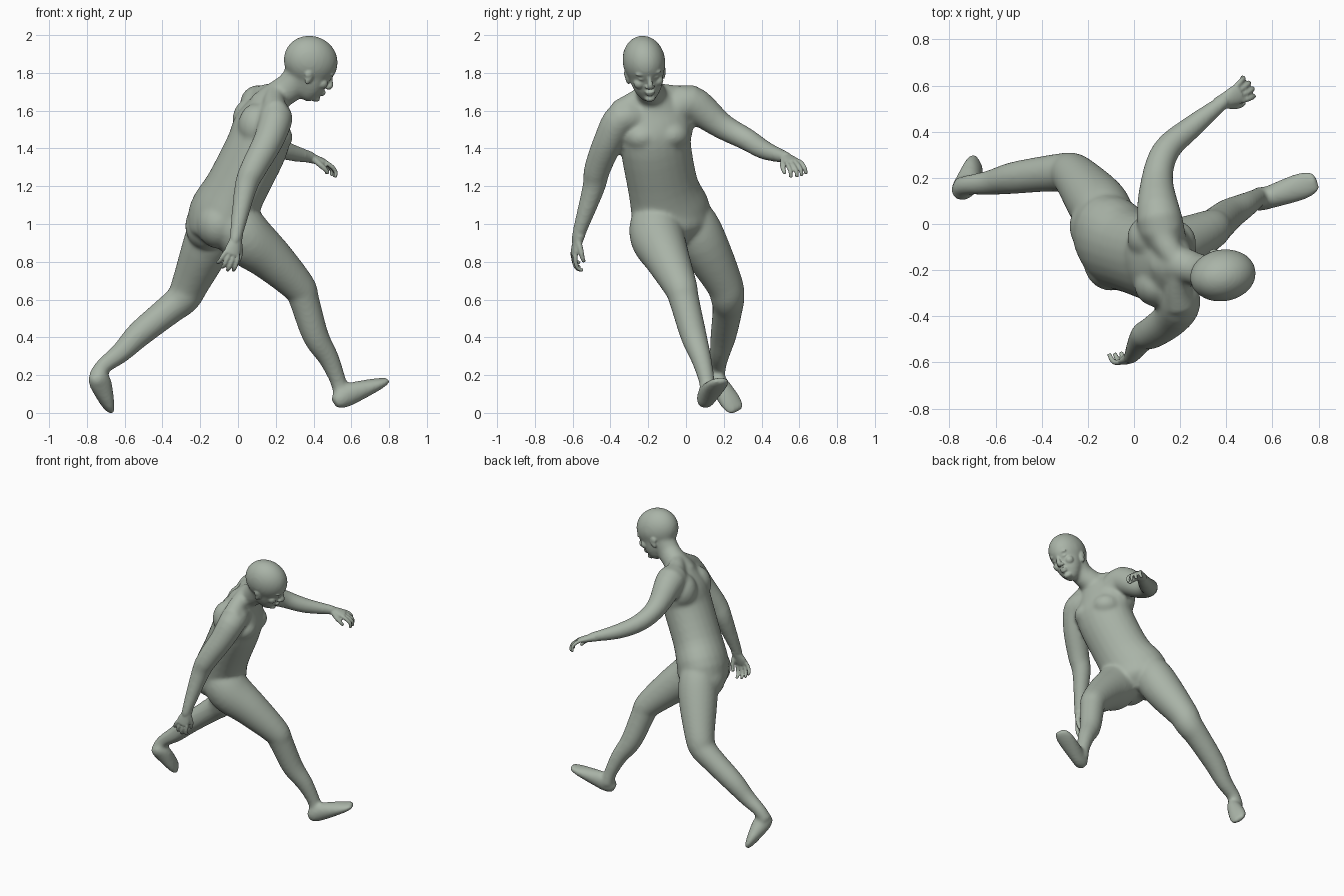
import bpy, bmesh, math
from mathutils import Vector, Matrix

old_cube = bpy.data.objects.get("Cube")
if old_cube:
    bpy.data.objects.remove(old_cube)

skin = bpy.data.materials.new("grey green skin")
skin.use_nodes = True
skin.diffuse_color = (.4, .455, .39, 1)
skin.node_tree.nodes["Principled BSDF"].inputs["Base Color"].default_value = skin.diffuse_color


def facing(degrees):
    """Left-hand direction of a body part turned about z."""
    angle = math.radians(degrees)
    return Vector((-math.sin(angle), math.cos(angle), 0))


def spline(before, start, end, after, t):
    """Point between two stations on a smooth curve through all four."""
    result = []
    for p, q, r, s in zip(before, start, end, after):
        slope_in, slope_out = (r - p) / 2, (s - q) / 2
        ease = t * t * (3 - 2 * t)
        result.append(q + (r - q) * ease + slope_in * t * (1 - t) ** 2 - slope_out * t * t * (1 - t))
    return result


def tube(bm, stations, side, side_end=None, steps=4, sides=24):
    """Smooth closed tube through stations (x, y, z, half width, half depth)."""
    stations = [s if len(s) == 5 else (*s, s[3]) for s in stations]
    points = []
    for i in range(len(stations) - 1):
        around = [stations[max(i - 1, 0)], stations[i], stations[i + 1],
                  stations[min(i + 2, len(stations) - 1)]]
        points += [spline(*around, k / steps) for k in range(steps)]
    points.append(stations[-1])
    rings, last = [], len(points) - 1
    for i, (x, y, z, width, depth) in enumerate(points):
        ahead, behind = points[min(i + 1, last)], points[max(i - 1, 0)]
        axis = (Vector(ahead[:3]) - Vector(behind[:3])).normalized()
        across = side.lerp(side_end or side, i / last)
        across = (across - axis * across.dot(axis)).normalized()
        front = across.cross(axis)
        ring = []
        for k in range(sides):
            angle = math.tau * k / sides
            offset = across * width * math.cos(angle) + front * depth * math.sin(angle)
            ring.append(bm.verts.new(Vector((x, y, z)) + offset))
        rings.append(ring)
    for lower, upper in zip(rings, rings[1:]):
        for k in range(sides):
            bm.faces.new((lower[k], lower[k - 1], upper[k - 1], upper[k]))
    bm.faces.new(rings[0])
    bm.faces.new(rings[-1][::-1])


def ball(bm, position, radii, frame=Matrix()):
    placed = frame @ Matrix.Translation(position) @ Matrix.Diagonal((*radii, 1))
    bmesh.ops.create_uvsphere(bm, u_segments=24, v_segments=16, radius=1, matrix=placed)


def fuse(bm, voxel, rounds):
    """Merge overlapping parts into one smooth surface."""
    bmesh.ops.recalc_face_normals(bm, faces=bm.faces)
    parts_mesh = bpy.data.meshes.new("parts")
    bm.to_mesh(parts_mesh)
    parts = bpy.data.objects.new("parts", parts_mesh)
    bpy.context.collection.objects.link(parts)
    remesh = parts.modifiers.new("fuse", 'REMESH')
    remesh.mode, remesh.voxel_size = 'VOXEL', voxel
    soften = parts.modifiers.new("soften", 'SMOOTH')
    soften.factor, soften.iterations = .5, rounds
    depsgraph = bpy.context.evaluated_depsgraph_get()
    merged = bpy.data.meshes.new_from_object(parts.evaluated_get(depsgraph))
    bpy.data.objects.remove(parts)
    return merged


forward, upward = Vector((1, 0, 0)), Vector((0, 0, 1))
bm = bmesh.new()

# Torso, twisting from hips to shoulders
tube(bm, [(-.08, -.06, .9, .09, .08), (-.08, -.07, .97, .2, .16), (-.08, -.08, 1.06, .22, .17),
          (-.01, -.12, 1.2, .19, .16), (.1, -.16, 1.42, .19, .16), (.13, -.16, 1.53, .2, .15),
          (.16, -.17, 1.62, .16, .11), (.19, -.18, 1.69, .09, .08)], facing(35), facing(10))

# Chest, shoulder blades and buttocks
for position in [(.19, -.23, 1.47), (.17, -.08, 1.48)]:
    ball(bm, position, (.1, .1, .08))
for position in [(.07, -.06, 1.56), (.1, -.26, 1.53)]:
    ball(bm, position, (.1, .1, .12))
for position in [(-.16, -.01, 1), (-.1, -.16, 1.01)]:
    ball(bm, position, (.12, .13, .13))

# Neck and shoulder slopes
tube(bm, [(.13, -.17, 1.62, .09), (.21, -.18, 1.69, .08), (.28, -.2, 1.74, .07, .08),
          (.34, -.21, 1.82, .08)], facing(10))
tube(bm, [(.2, -.18, 1.71, .05), (.14, -.09, 1.69, .06), (.11, 0, 1.66, .08)], forward)
tube(bm, [(.2, -.2, 1.71, .05), (.19, -.28, 1.65, .06), (.2, -.35, 1.6, .07)], forward)

# Right arm, then left arm
tube(bm, [(.17, -.25, 1.57, .09), (.2, -.34, 1.57, .09), (.16, -.41, 1.45, .08), (.08, -.47, 1.3, .07),
          (.04, -.49, 1.2, .06), (-.01, -.57, .95, .035), (-.02, -.57, .91, .03)], forward)
tube(bm, [(.14, -.08, 1.6, .09), (.11, .02, 1.65, .1), (.1, .19, 1.53, .07), (.14, .32, 1.46, .06),
          (.25, .42, 1.4, .05), (.4, .54, 1.36, .03)], upward)

# Right leg, then left leg, starting deep inside the hips
tube(bm, [(-.06, -.15, 1.14, .07), (-.02, -.16, 1.04, .13), (.04, -.15, .94, .145), (.17, -.1, .83, .12),
          (.32, -.03, .68, .09), (.35, -.01, .61, .08), (.41, .04, .42, .07), (.48, .08, .3, .055),
          (.53, .11, .18, .043), (.55, .12, .1, .044)], facing(20))
tube(bm, [(-.09, -.02, 1.14, .07), (-.12, .03, 1.04, .12), (-.16, .09, .91, .13), (-.25, .2, .7, .1),
          (-.29, .22, .62, .09), (-.36, .22, .56, .08), (-.52, .2, .43, .07), (-.62, .18, .33, .055),
          (-.71, .17, .26, .044), (-.75, .16, .2, .045)], facing(20))


def foot(heel, toe, shank):
    """Foot along its sole line, with the instep turned towards the shank."""
    heel, span, lift = Vector(heel), Vector(toe) - Vector(heel), Vector(shank)
    along = span.normalized()
    lift = (lift - along * lift.dot(along)).normalized()
    shape = [(0, .05, .03, .03), (.1, .05, .045, .05), (.3, .05, .05, .06), (.7, .03, .06, .04),
             (.9, .02, .055, .025), (1, .02, .04, .015)]
    tube(bm, [(*(heel + span * reach + lift * height), width, depth)
              for reach, height, width, depth in shape], lift.cross(along))


foot(heel=(.53, .1, .02), toe=(.8, .19, .17), shank=(-.2, -.1, .5))
foot(heel=(-.8, .12, .19), toe=(-.69, .27, .01), shank=(.4, .05, .3))

# Skull and jaw, in the head's own frame
head = Matrix.Translation((.39, -.22, 1.86))
for degrees, axis in [(12, 'Z'), (23, 'Y'), (9, 'X')]:
    head = head @ Matrix.Rotation(math.radians(degrees), 4, axis)
head_left = head.to_3x3() @ Vector((0, 1, 0))


def head_tube(stations):
    """Tube in the middle plane of the head: (forward, up, width, depth)."""
    tube(bm, [(*(head @ Vector((ahead, 0, up))), width, depth)
              for ahead, up, width, depth in stations], head_left)


ball(bm, (-.01, 0, .01), (.147, .113, .134), head)
head_tube([(.08, -.18, .03, .03), (.06, -.15, .06, .06), (.045, -.11, .08, .08),
           (.03, -.07, .09, .1), (.01, -.02, .1, .12), (0, .03, .1, .12)])

base_mesh = fuse(bm, voxel=.011, rounds=11)
bm.clear()
bm.from_mesh(base_mesh)

# Nose, lips and chin
head_tube([(.12, -.01, .01, .01), (.13, -.04, .011, .011), (.14, -.07, .016, .016), (.13, -.09, .01, .01)])
ball(bm, (.12, 0, -.113), (.015, .027, .009), head)
ball(bm, (.116, 0, -.127), (.015, .023, .01), head)
ball(bm, (.09, 0, -.16), (.03, .03, .02), head)

# Eyes, brows, nostrils, cheeks and ears
for mirror in (-1, 1):
    for ahead, aside, up, radii in [(.106, .037, -.035, (.017, .02, .01)), (.108, .04, -.006, (.02, .03, .01)),
                                    (.126, .015, -.083, (.013, .01, .01)), (.086, .05, -.07, (.03, .03, .03)),
                                    (0, .094, -.065, (.02, .014, .04)), (-.01, .1, -.05, (.02, .012, .024))]:
        ball(bm, (ahead, mirror * aside, up), radii, head)


def hand(wrist, along, thumb_way, palm_turn):
    """Palm with four curled fingers and a thumb."""
    wrist, along, across = Vector(wrist), Vector(along).normalized(), Vector(thumb_way)
    across = (across - along * across.dot(along)).normalized()
    palm = across.cross(along) * palm_turn

    def finger(stations, sides=12):
        """Tube in the hand's own frame: (along, towards thumb, towards palm, radii)."""
        tube(bm, [(*(wrist + along * a + across * b + palm * c), *radii)
                  for a, b, c, *radii in stations], across, sides=sides)

    finger([(-.03, 0, 0, .03, .03), (.02, 0, 0, .035, .025), (.06, 0, 0, .043, .02),
            (.09, 0, 0, .04, .015)], sides=24)
    for k, reach in enumerate((.07, .08, .075, .06)):
        spread = .033 - .022 * k
        finger([(.08, spread, 0, .0125), (.08 + reach / 2, spread * 1.25, .01, .012),
                (.08 + reach * .9, spread * 1.35, .03, .011), (.08 + reach, spread * 1.4, .06, .01)])
    finger([(.01, .02, 0, .017), (.05, .045, .02, .015), (.08, .055, .035, .0125), (.1, .055, .05, .01)])


hand(wrist=(-.01, -.57, .93), along=(-.3, -.3, -1), thumb_way=(1, .3, 0), palm_turn=1)
hand(wrist=(.385, .53, 1.36), along=(1, .5, -.3), thumb_way=(.5, -.8, -.2), palm_turn=-1)

# One seamless skin, standing on the ground
body_mesh = fuse(bm, voxel=.006, rounds=3)
bm.free()
lowest = min(vertex.co.z for vertex in body_mesh.vertices)
body_mesh.transform(Matrix.Translation(upward * -lowest))
body_mesh.materials.clear()
body_mesh.materials.append(skin)
body_mesh.shade_smooth()
body = bpy.data.objects.new("body", body_mesh)
bpy.context.collection.objects.link(body)
